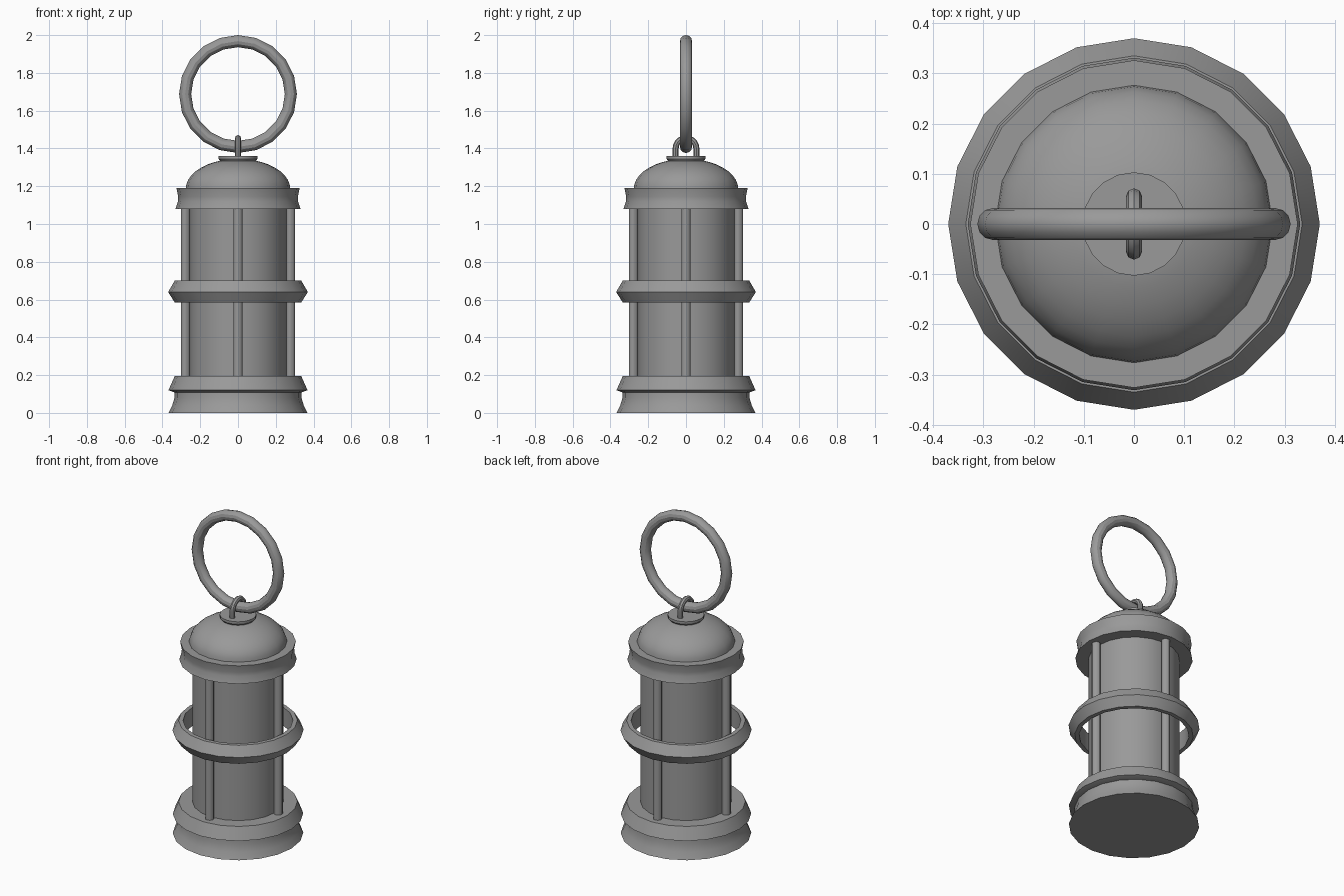
import bpy
from math import cos, sin, pi, radians

if "Cube" in bpy.data.objects:
    bpy.data.objects.remove(bpy.data.objects["Cube"])

SIDES = 20
GREY = (0.32, 0.32, 0.32, 1)
metal = bpy.data.materials.new("grey metal")
metal.use_nodes = True
metal.diffuse_color = GREY
metal.node_tree.nodes["Principled BSDF"].inputs["Base Color"].default_value = GREY


def finish(obj, name):
    """Name, colour and smooth-shade a part, keeping crisp edges."""
    obj.name = name
    obj.data.materials.clear()
    obj.data.materials.append(metal)
    bpy.ops.object.select_all(action='DESELECT')
    obj.select_set(True)
    bpy.context.view_layer.objects.active = obj
    bpy.ops.object.shade_smooth_by_angle(angle=radians(30))
    return obj


def lathe(name, profile, closed=False):
    """Spin (radius, height) points, listed bottom to top, around z."""
    n = len(profile)
    verts = [(r * cos(2 * pi * s / SIDES), r * sin(2 * pi * s / SIDES), z)
             for r, z in profile for s in range(SIDES)]
    faces = []
    for i in range(n if closed else n - 1):
        a, b = i * SIDES, (i + 1) % n * SIDES
        for s in range(SIDES):
            t = (s + 1) % SIDES
            faces.append((a + s, a + t, b + t, b + s))
    if not closed:
        faces.append(tuple(reversed(range(SIDES))))
        faces.append(tuple(range((n - 1) * SIDES, n * SIDES)))
    mesh = bpy.data.meshes.new(name)
    mesh.from_pydata(verts, [], faces)
    obj = bpy.data.objects.new(name, mesh)
    bpy.context.collection.objects.link(obj)
    return finish(obj, name)


# Base: flared foot and bevelled rim
lathe("foot", [(0.368, 0), (0.348, 0.04), (0.336, 0.08), (0.335, 0.12)])
lathe("base_rim", [(0.335, 0.108), (0.368, 0.12), (0.335, 0.195)])

# Body and the loose guard band around it
lathe("lamp_body", [(0.257, 0.19), (0.257, 1.09)])
lathe("guard_band", [(0.31, 0.585), (0.335, 0.585), (0.37, 0.64),
                     (0.335, 0.7), (0.31, 0.7)], closed=True)

# Four upright rods
for i, side in enumerate(("left", "back", "right", "front")):
    a = i * pi / 2
    bpy.ops.mesh.primitive_cylinder_add(
        vertices=12, radius=0.025, depth=0.9,
        location=(0.278 * cos(a), 0.278 * sin(a), 0.635))
    finish(bpy.context.object, side + "_rod")

# Cap with a waisted side, dome and collar
lathe("cap", [(0.331, 1.08), (0.318, 1.12), (0.317, 1.145), (0.326, 1.19)])
dome = [(0.277 * cos(t), 1.185 + 0.16 * sin(t))
        for t in (radians(d) for d in range(0, 73, 9))]
lathe("dome", dome)
lathe("collar", [(0.092, 1.33), (0.103, 1.345), (0.103, 1.36)])

# Staple on the collar: an arch swept along a curve
path = [(0.055, 1.35)]
path += [(0.055 * cos(k * pi / 10), 1.4 + 0.055 * sin(k * pi / 10)) for k in range(11)]
path += [(-0.055, 1.35)]
curve = bpy.data.curves.new("staple", 'CURVE')
curve.dimensions = '3D'
curve.bevel_depth = 0.016
curve.bevel_resolution = 2
spline = curve.splines.new('POLY')
spline.points.add(len(path) - 1)
for point, (y, z) in zip(spline.points, path):
    point.co = (0, y, z, 1)
staple = bpy.data.objects.new("staple", curve)
bpy.context.collection.objects.link(staple)
bpy.ops.object.select_all(action='DESELECT')
staple.select_set(True)
bpy.context.view_layer.objects.active = staple
bpy.ops.object.convert(target='MESH')
finish(bpy.context.object, "staple")

# Carrying ring threaded through the staple
bpy.ops.mesh.primitive_torus_add(
    major_segments=SIDES, minor_segments=12, major_radius=0.28,
    minor_radius=0.032, location=(0, 0, 1.688), rotation=(pi / 2, 0, 0))
finish(bpy.context.object, "carrying_ring")
